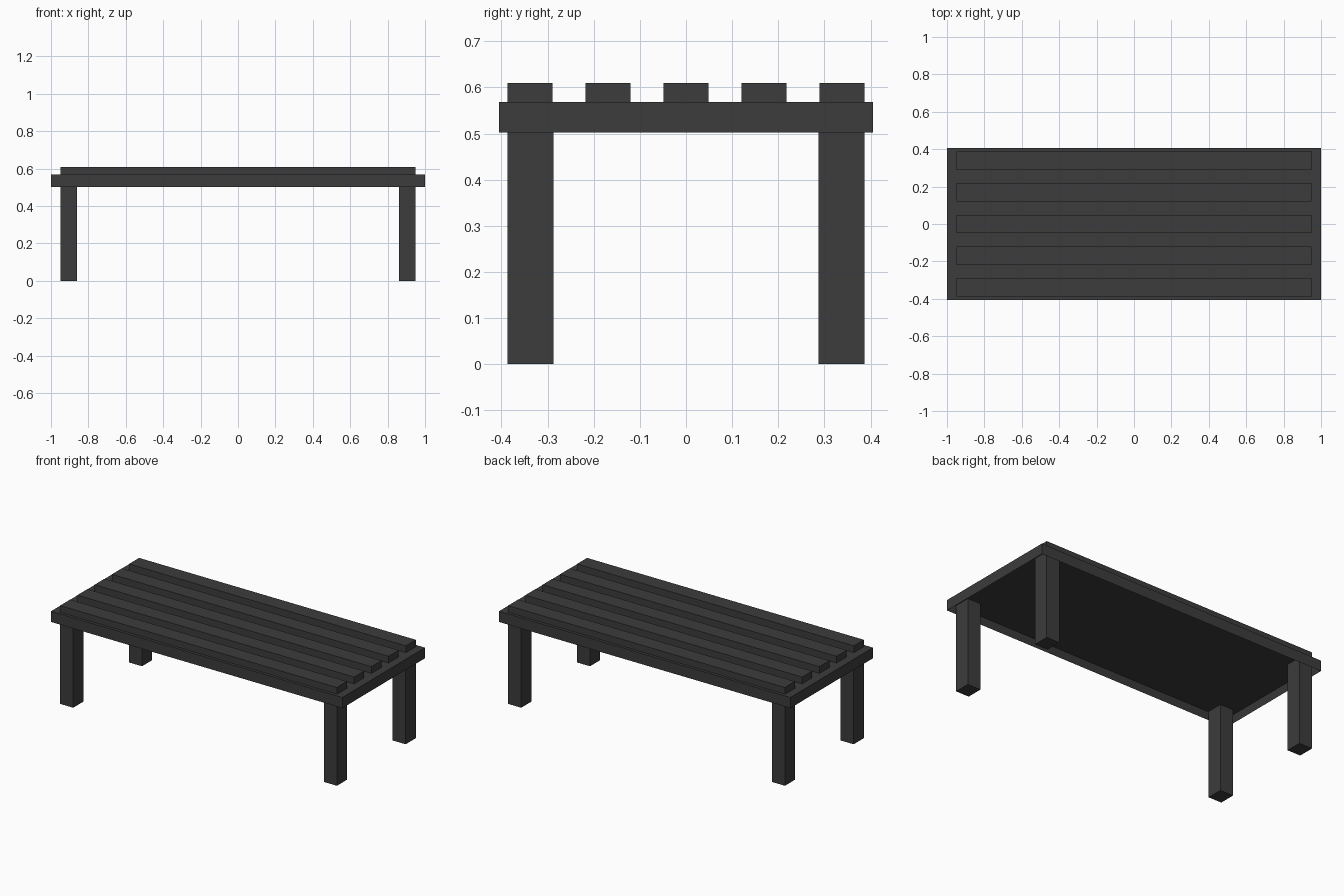
import bpy, bmesh

if "Cube" in bpy.data.objects:
    bpy.data.objects.remove(bpy.data.objects["Cube"])

mat = bpy.data.materials.new("charcoal grey")
mat.diffuse_color = (0.045, 0.045, 0.045, 1)
mat.use_nodes = True
mat.node_tree.nodes["Principled BSDF"].inputs["Base Color"].default_value = mat.diffuse_color


def finish(name, bm):
    me = bpy.data.meshes.new(name)
    bm.normal_update()
    bm.to_mesh(me)
    bm.free()
    me.materials.append(mat)
    ob = bpy.data.objects.new(name, me)
    bpy.context.collection.objects.link(ob)
    return ob


def box_bm(x0, x1, y0, y1, z0, z1):
    bm = bmesh.new()
    bmesh.ops.create_cube(bm, size=1)
    for v in bm.verts:
        v.co.x = x1 if v.co.x > 0 else x0
        v.co.y = y1 if v.co.y > 0 else y0
        v.co.z = z1 if v.co.z > 0 else z0
    bm.normal_update()
    return bm


RIM_Z, TOP_Z, SLAT_Z = 0.502, 0.568, 0.61
RECESS = 0.042   # depth of the hollow under the top

# Table top: slab with a narrow rim around a hollow underside
bm = box_bm(-1, 1, -0.405, 0.405, RIM_Z, TOP_Z)
under = min(bm.faces, key=lambda f: f.normal.z)
bmesh.ops.inset_region(bm, faces=[under], thickness=0.02)
for v in under.verts:
    v.co.z += RECESS
finish("table_top", bm)

# Five slats running lengthwise
for i in range(5):
    y = (i - 2) * 0.169
    finish(f"slat_{i + 1}", box_bm(-0.95, 0.95, y - 0.049, y + 0.049, TOP_Z, SLAT_Z))

# Four corner legs reaching up into the hollow
for sx, side in ((-1, "left"), (1, "right")):
    for sy, end in ((-1, "front"), (1, "back")):
        x, y = sx * 0.905, sy * 0.337
        finish(f"{end}_{side}_leg",
               box_bm(x - 0.045, x + 0.045, y - 0.05, y + 0.05, 0, RIM_Z + RECESS))
